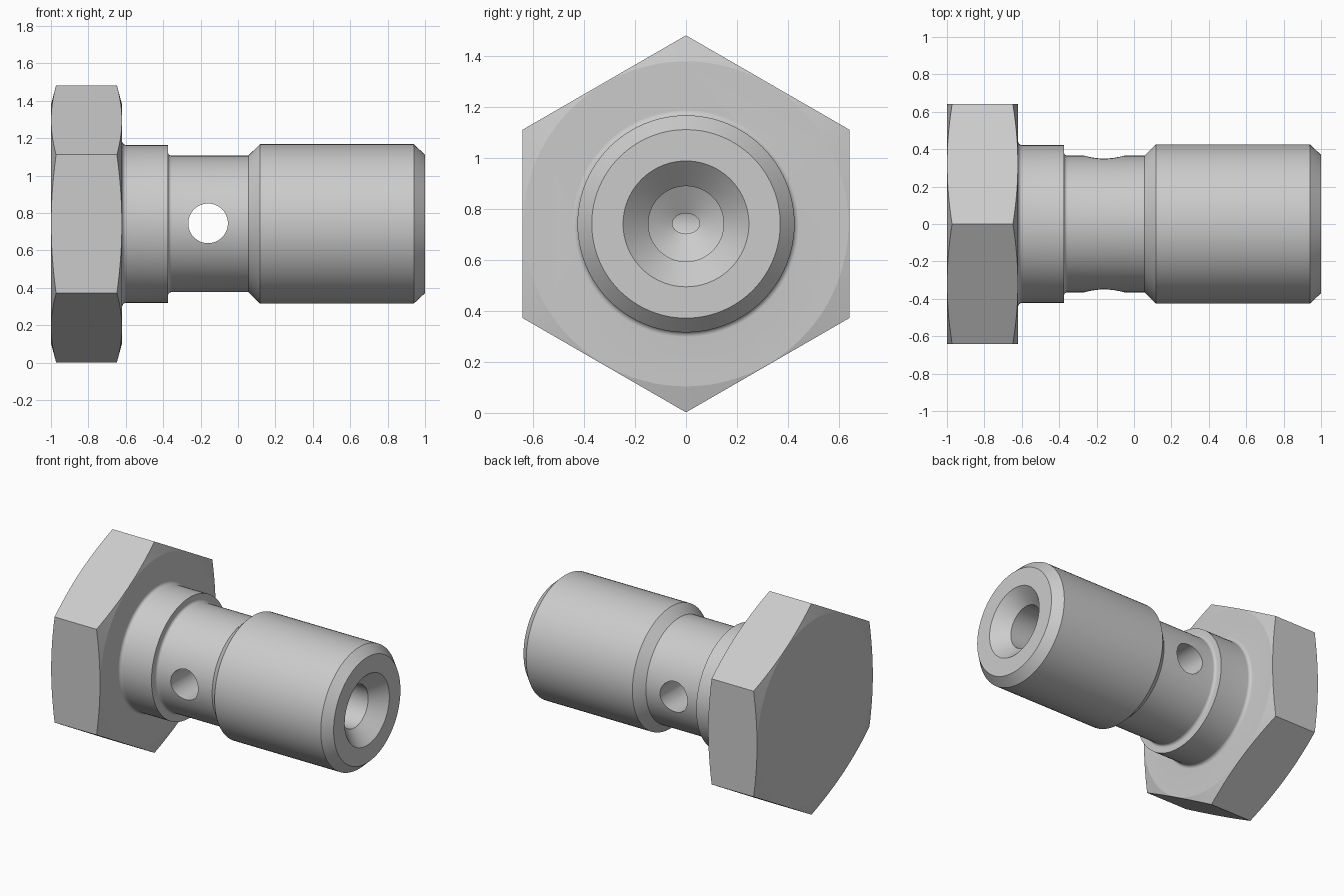
import bpy, bmesh, math
from mathutils import Matrix, Vector

if "Cube" in bpy.data.objects:
    bpy.data.objects.remove(bpy.data.objects["Cube"])

AXIS_Z = 0.742
HEX_R = 0.74


def make_object(name, bm):
    bmesh.ops.recalc_face_normals(bm, faces=bm.faces)
    mesh = bpy.data.meshes.new(name)
    bm.to_mesh(mesh)
    bm.free()
    obj = bpy.data.objects.new(name, mesh)
    bpy.context.collection.objects.link(obj)
    obj.location.z = AXIS_Z
    return obj


def lathe(name, profile, steps=96):
    """Revolve (x, radius) points about the x axis; both ends lie on the axis."""
    bm = bmesh.new()
    verts = [bm.verts.new((x, 0, r)) for x, r in profile]
    edges = [bm.edges.new(pair) for pair in zip(verts, verts[1:])]
    bmesh.ops.spin(bm, geom=verts + edges, cent=(0, 0, 0), axis=(1, 0, 0),
                   angle=math.tau, steps=steps, use_duplicate=False)
    bmesh.ops.remove_doubles(bm, verts=bm.verts, dist=1e-5)
    return make_object(name, bm)


def prism(name, sides, radius, length, centre, rotation):
    bm = bmesh.new()
    bmesh.ops.create_cone(bm, cap_ends=True, segments=sides, radius1=radius,
                          radius2=radius, depth=length,
                          matrix=Matrix.Translation(Vector(centre)) @ rotation)
    return make_object(name, bm)


def fillet(x, r, radius, n=8):
    """Concave corner from a wall at x down to a cylinder of radius r."""
    return [(x + radius * (1 - math.cos(a)), r + radius * (1 - math.sin(a)))
            for a in (math.pi / 2 * i / n for i in range(n + 1))]


def boolean(obj, tool, operation):
    mod = obj.modifiers.new(operation, 'BOOLEAN')
    mod.operation = operation
    mod.solver = 'EXACT'
    mod.object = tool
    bpy.context.view_layer.objects.active = obj
    bpy.ops.object.modifier_apply(modifier=mod.name)
    bpy.data.objects.remove(tool, do_unlink=True)


# Hexagonal head (corners up and down), chamfered on both faces
bolt = prism("banjo_bolt", 6, HEX_R, 0.38, (-0.81, 0, 0),
             Matrix.Rotation(math.radians(30), 4, 'X')
             @ Matrix.Rotation(math.pi / 2, 4, 'Y'))
chamfer = lathe("head_chamfer", [(-1, 0), (-1, 0.638), (-0.96, 0.787),
                                 (-0.66, 0.787), (-0.62, 0.638), (-0.62, 0)])
boolean(bolt, chamfer, 'INTERSECT')

# Shank: collar, neck, threaded end and the blind drilled bore
shank = lathe("shank",
              [(-0.8, 0), (-0.8, 0.445)]
              + fillet(-0.62, 0.422, 0.023)
              + [(-0.375, 0.422)]
              + fillet(-0.375, 0.365, 0.02)
              + [(0.055, 0.365), (0.117, 0.426), (0.94, 0.426), (1.0, 0.37),
                 (1.0, 0.247), (0.905, 0.148), (0.0, 0.148), (-0.085, 0)])
boolean(bolt, shank, 'UNION')

# Cross hole through the neck, meeting the tip of the bore
drill = prism("cross_drill", 48, 0.106, 2, (-0.16, 0, 0.003),
              Matrix.Rotation(math.pi / 2, 4, 'X'))
boolean(bolt, drill, 'DIFFERENCE')

bpy.ops.object.select_all(action='DESELECT')
bolt.select_set(True)
bpy.context.view_layer.objects.active = bolt
bpy.ops.object.shade_smooth_by_angle(angle=math.radians(12))
